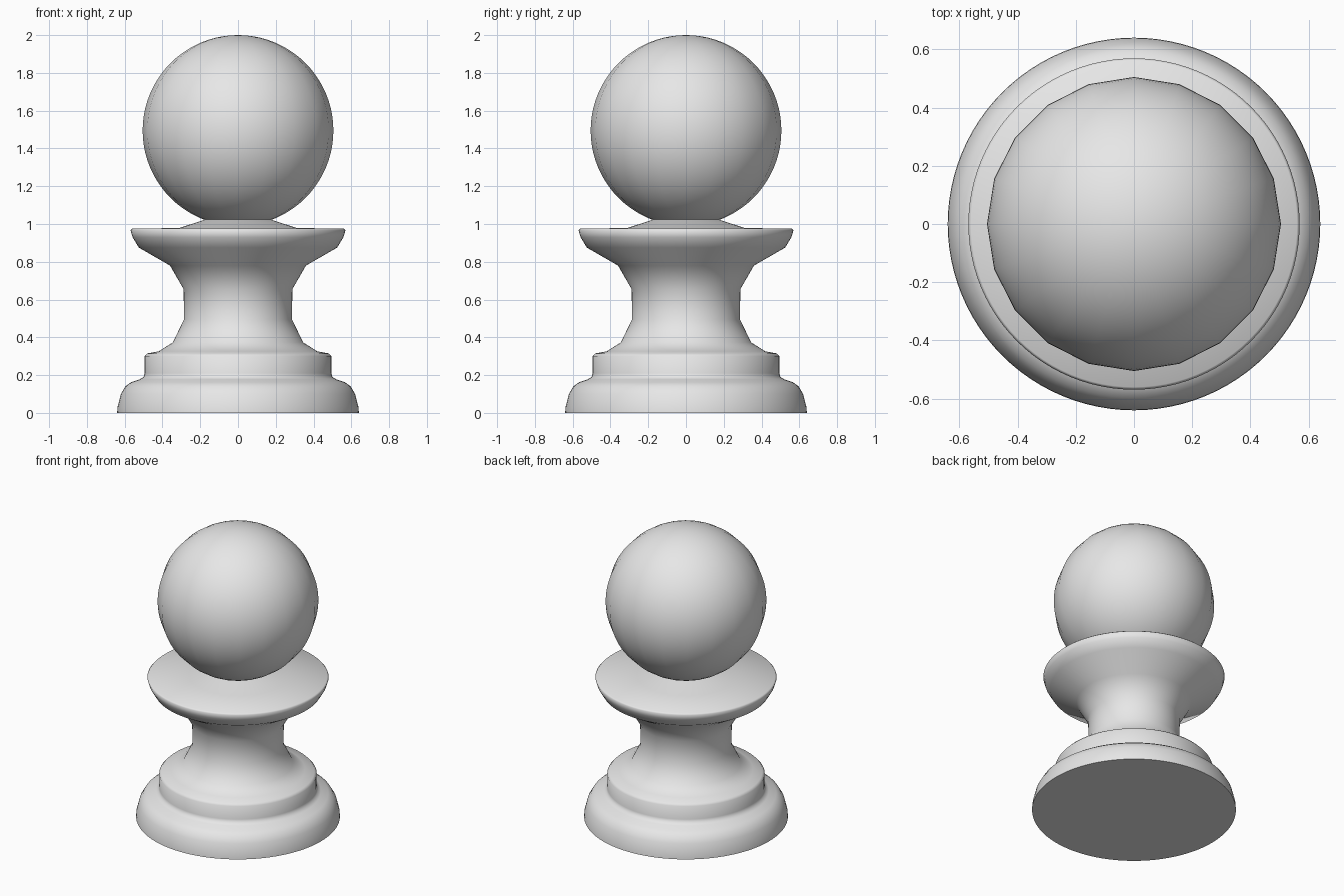
import bpy, bmesh, math

if "Cube" in bpy.data.objects:
    bpy.data.objects.remove(bpy.data.objects["Cube"])

grey = bpy.data.materials.new("light grey")
grey.diffuse_color = (0.8, 0.8, 0.8, 1)
grey.use_nodes = True
grey.node_tree.nodes["Principled BSDF"].inputs["Base Color"].default_value = grey.diffuse_color


def lathe(name, profile, sides, angle):
    """Spin an (radius, height) profile around z; zero radius closes to a pole."""
    bm = bmesh.new()
    rings = []
    for r, z in profile:
        n = sides if r > 0 else 1
        rings.append([bm.verts.new((r * math.sin(2 * math.pi * i / sides),
                                    r * math.cos(2 * math.pi * i / sides), z))
                      for i in range(n)])
    for low, high in zip(rings, rings[1:]):
        for i in range(sides):
            j = (i + 1) % sides
            corners = [low[i % len(low)], low[j % len(low)],
                       high[j % len(high)], high[i % len(high)]]
            bm.faces.new(list(dict.fromkeys(corners)))
    bmesh.ops.recalc_face_normals(bm, faces=bm.faces)
    mesh = bpy.data.meshes.new(name)
    bm.to_mesh(mesh)
    bm.free()
    mesh.materials.append(grey)
    obj = bpy.data.objects.new(name, mesh)
    bpy.context.collection.objects.link(obj)
    bpy.ops.object.select_all(action='DESELECT')
    obj.select_set(True)
    bpy.context.view_layer.objects.active = obj
    bpy.ops.object.shade_smooth_by_angle(angle=math.radians(angle))


# turned body: foot, step, waist, collar dish and small neck cone
body = [(0, 0), (0.64, 0), (0.638, 0.03), (0.62, 0.10), (0.597, 0.14),
        (0.566, 0.162), (0.52, 0.178), (0.50, 0.19), (0.494, 0.21),
        (0.494, 0.30), (0.48, 0.315), (0.42, 0.326), (0.345, 0.373),
        (0.286, 0.495), (0.288, 0.655), (0.36, 0.78), (0.525, 0.875),
        (0.558, 0.93), (0.569, 0.966), (0.56, 0.975), (0.31, 0.979),
        (0.17, 1.025), (0, 1.03)]
lathe("body", body, 96, 62)

# ball head, with fewer sides around than up
R, C, N = 0.505, 1.495, 40
ball = [(R * math.sin(math.pi * k / N) if 0 < k < N else 0,
         C - R * math.cos(math.pi * k / N)) for k in range(N + 1)]
lathe("head", ball, 20, 60)
